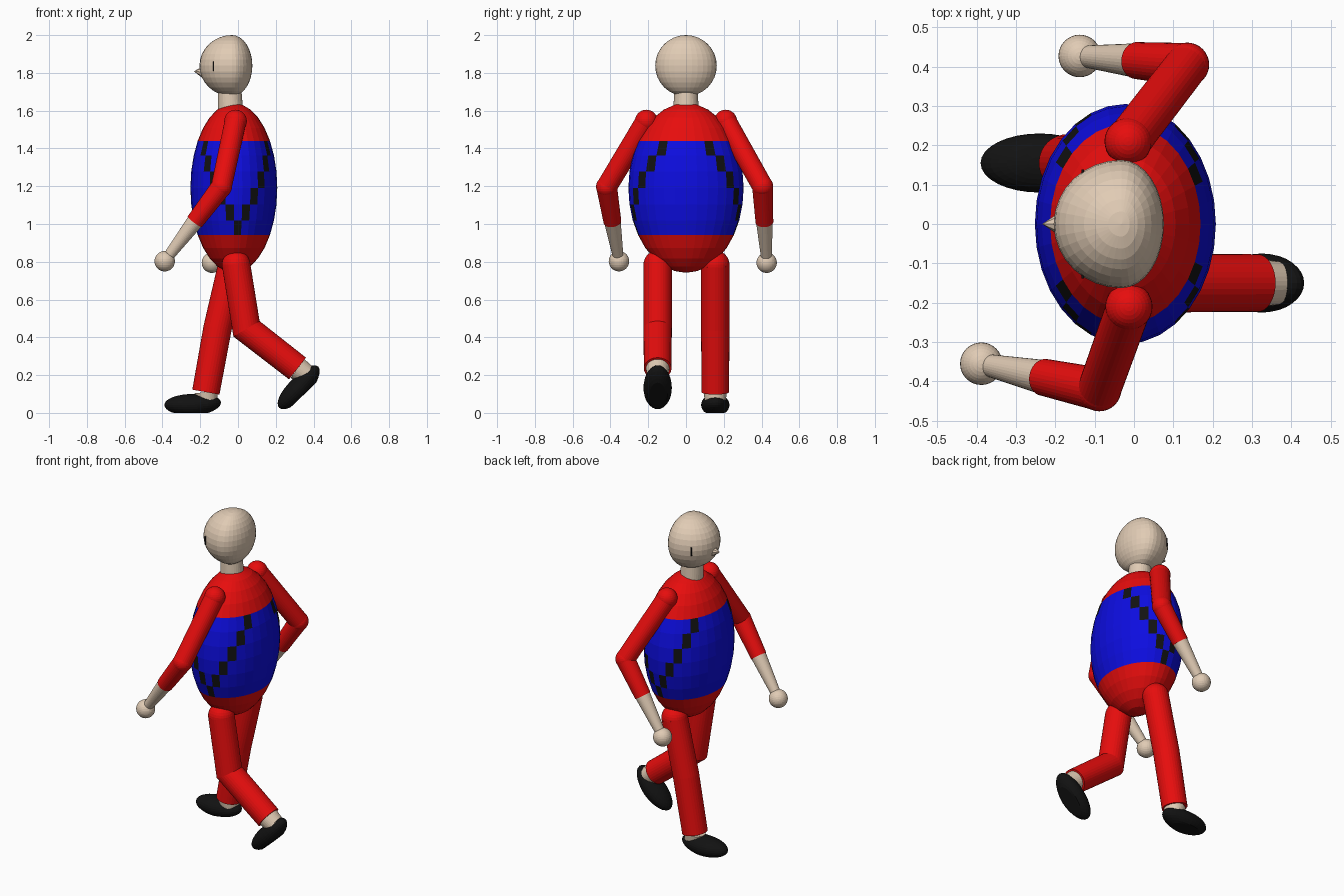
import bpy, bmesh, math
from mathutils import Vector, Matrix

if "Cube" in bpy.data.objects:
    bpy.data.objects.remove(bpy.data.objects["Cube"])


def material(name, rgb):
    m = bpy.data.materials.new(name)
    m.diffuse_color = (*rgb, 1)
    m.use_nodes = True
    m.node_tree.nodes["Principled BSDF"].inputs["Base Color"].default_value = m.diffuse_color
    return m


RED = material("red cloth", (0.80, 0.004, 0.004))
BLUE = material("blue cloth", (0.004, 0.004, 0.75))
BLACK = material("black", (0.006, 0.006, 0.006))
SKIN = material("skin", (0.75, 0.60, 0.46))


def finish(bm, name, *mats):
    bmesh.ops.recalc_face_normals(bm, faces=bm.faces)
    me = bpy.data.meshes.new(name)
    bm.to_mesh(me)
    bm.free()
    for m in mats:
        me.materials.append(m)
    ob = bpy.data.objects.new(name, me)
    bpy.context.collection.objects.link(ob)
    return ob


def unit_sphere(segs=32, rings=16):
    bm = bmesh.new()
    bmesh.ops.create_uvsphere(bm, u_segments=segs, v_segments=rings, radius=1)
    return bm


def ball(name, centre, r, mat):
    bm = unit_sphere()
    for v in bm.verts:
        v.co = Vector(centre) + v.co * r
    return finish(bm, name, mat)


def tube(name, points, radii, mat, segs=32):
    """Round tube along a path, mitred at its bends."""
    pts = [Vector(p) for p in points]
    dirs = [(b - a).normalized() for a, b in zip(pts, pts[1:])]
    side = dirs[0].orthogonal().normalized()
    up = dirs[0].cross(side)
    bm = bmesh.new()
    rings = []
    for i, (p, r) in enumerate(zip(pts, radii)):
        d_in, d_out = dirs[max(i - 1, 0)], dirs[min(i, len(dirs) - 1)]
        n = d_in + d_out
        ring = []
        for k in range(segs):
            a = 2 * math.pi * k / segs
            off = (side * math.cos(a) + up * math.sin(a)) * r
            off -= d_in * (off.dot(n) / d_in.dot(n))
            ring.append(bm.verts.new(p + off))
        rings.append(ring)
        turn = d_in.rotation_difference(d_out)
        side, up = turn @ side, turn @ up
    for a, b in zip(rings, rings[1:]):
        for k in range(segs):
            j = (k + 1) % segs
            bm.faces.new((a[k], a[j], b[j], b[k]))
    bm.faces.new(rings[0])
    bm.faces.new(rings[-1])
    return finish(bm, name, mat)


# Torso: blue band with a stepped black V on each flank
bm = unit_sphere()
for f in bm.faces:
    c = f.calc_center_median().normalized()
    row = 10 - math.floor(math.acos(c.z) / (math.pi / 16))
    col = math.floor(math.atan2(c.x, abs(c.y)) / (math.pi / 16))
    if 0 <= row <= 5:
        f.material_index = 2 if abs(col) == row else 1
for v in bm.verts:
    v.co = (-0.022 + v.co.x * 0.23, v.co.y * 0.305, 1.191 + v.co.z * 0.449)
finish(bm, "torso", RED, BLUE, BLACK)

# Head: longer towards the face
bm = unit_sphere()
for v in bm.verts:
    rx = 0.172 if v.co.x < 0 else 0.108
    v.co = (-0.032 + v.co.x * rx, v.co.y * 0.163, 1.838 + v.co.z * 0.162)
finish(bm, "head", SKIN)
tube("neck", [(-0.04, 0, 1.60), (-0.045, 0, 1.72)], [0.067, 0.062], SKIN)

# Nose and eyes
tube("nose", [(-0.165, 0, 1.803), (-0.232, 0, 1.808)], [0.046, 0.001], SKIN, 8)
for s, tag in ((-1, "left"), (1, "right")):
    bm = bmesh.new()
    bmesh.ops.create_cube(bm, size=1, matrix=Matrix.Translation((-0.13, s * 0.128, 1.836))
                          @ Matrix.Diagonal((0.006, 0.02, 0.05, 1)))
    finish(bm, tag + "_eye", BLACK)

# Arms: shoulder, elbow, hand
arms = {
    "left": ((-0.013, -0.21, 1.545), (-0.088, -0.42, 1.197), (-0.388, -0.355, 0.803)),
    "right": ((-0.015, 0.21, 1.545), (0.135, 0.405, 1.20), (-0.138, 0.427, 0.795)),
}
for tag, joints in arms.items():
    shoulder, elbow, hand = (Vector(j) for j in joints)
    cuff = elbow.lerp(hand, 0.47)
    ball(tag + "_shoulder", shoulder, 0.06, RED)
    tube(tag + "_upper_arm", [shoulder, elbow], [0.057, 0.055], RED)
    ball(tag + "_elbow", elbow, 0.056, RED)
    tube(tag + "_sleeve", [elbow, cuff], [0.055, 0.047], RED)
    tube(tag + "_forearm", [cuff, hand], [0.044, 0.026], SKIN)
    ball(tag + "_hand", hand, 0.054, SKIN)

# Legs: hip, knee, ankle, then shoe centre and pitch
legs = {
    "left": ((-0.01, -0.15, 0.785), (0.045, -0.15, 0.445), (0.315, -0.15, 0.235),
             (0.325, -0.15, 0.132), -44),
    "right": ((-0.03, 0.155, 0.785), (-0.108, 0.155, 0.45), (-0.17, 0.155, 0.11),
              (-0.24, 0.155, 0.042), 0),
}
for tag, (hip, knee, ankle, foot, pitch) in legs.items():
    ball(tag + "_hip", hip, 0.075, RED)
    tube(tag + "_trouser_leg", [hip, knee, ankle], [0.075, 0.075, 0.073], RED)
    rot = Matrix.Rotation(math.radians(pitch), 3, 'Y')
    heel = Vector(foot) + rot @ Vector((0.075, 0, 0.02))
    tube(tag + "_ankle", [ankle, heel], [0.062, 0.055], SKIN)
    # Shoe: flattened ellipsoid with a flat sole and a raised heel end
    bm = unit_sphere()
    for v in bm.verts:
        x, y, z = v.co
        h = max(z * 0.058 + max(x, 0) * 0.012, -0.042)
        v.co = Vector(foot) + rot @ Vector((x * 0.15, y * 0.075, h))
    finish(bm, tag + "_shoe", BLACK)
